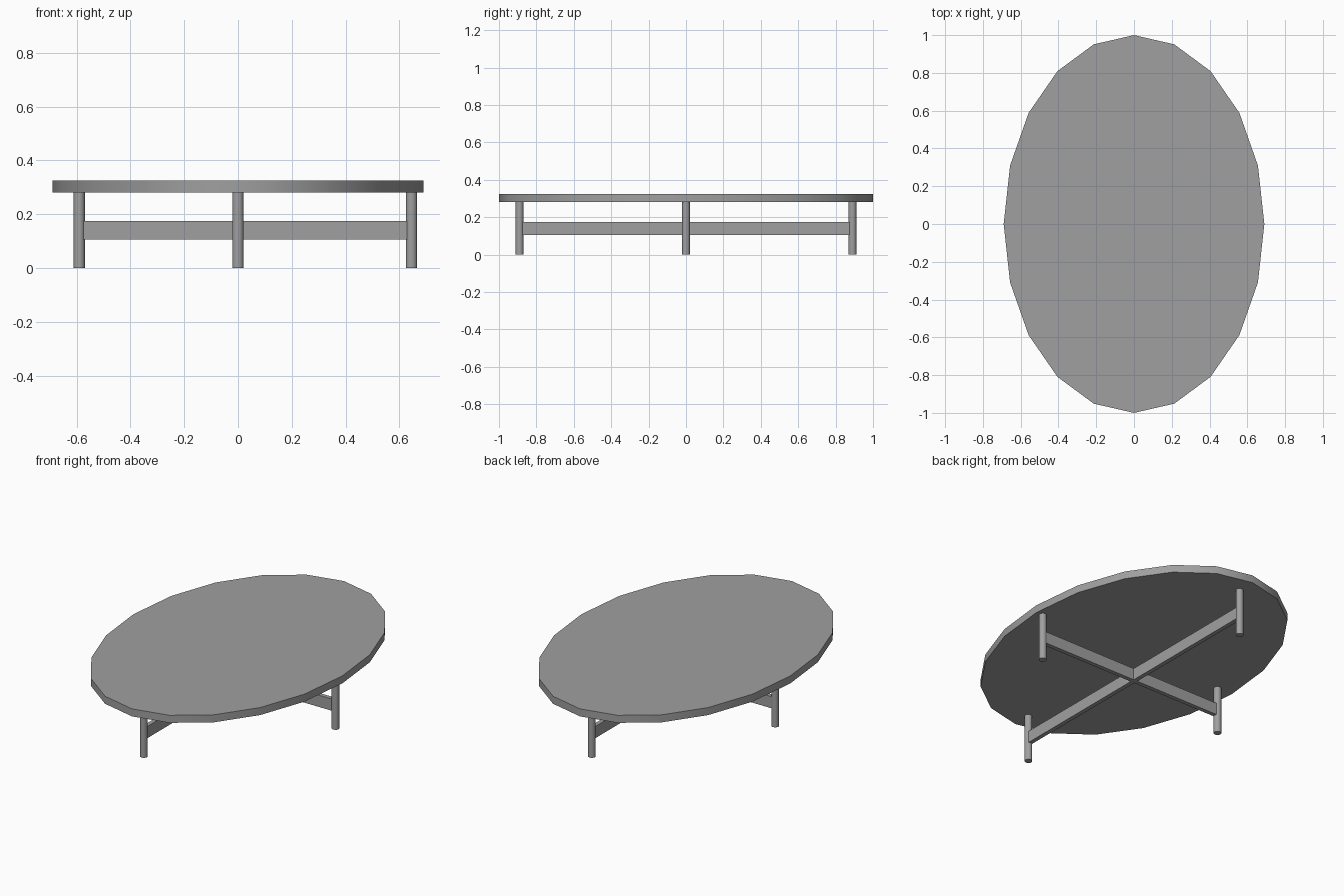
import bpy
import math

default_cube = bpy.data.objects.get("Cube")
if default_cube:
    bpy.data.objects.remove(default_cube, do_unlink=True)

TOP_Z, UNDERSIDE_Z = 0.325, 0.28
LEG_RADIUS = 0.021
LEFT_X, RIGHT_X, END_Y = 0.645, -0.59, 0.89

# One plain grey for the whole table
grey = bpy.data.materials.new("plain_grey")
grey.use_nodes = True
grey.diffuse_color = (0.35, 0.35, 0.35, 1)
grey.node_tree.nodes["Principled BSDF"].inputs["Base Color"].default_value = grey.diffuse_color


def finish(name, scale=(1, 1, 1), smooth=False):
    obj = bpy.context.object
    obj.name = name
    obj.scale = scale
    bpy.ops.object.transform_apply(location=False, rotation=True, scale=True)
    obj.data.materials.append(grey)
    if smooth:
        bpy.ops.object.shade_smooth_by_angle(angle=math.radians(30))


def cylinder(name, x, y, z0, z1, radius, sides, scale=(1, 1, 1)):
    bpy.ops.mesh.primitive_cylinder_add(
        vertices=sides, radius=radius, depth=z1 - z0, location=(x, y, (z0 + z1) / 2))
    finish(name, scale, smooth=True)


def bar(name, x, size):
    bpy.ops.mesh.primitive_cube_add(size=1, location=(x, 0, 0.14))
    finish(name, size)


# Faceted oval top
cylinder("table_top", 0, 0, UNDERSIDE_Z, TOP_Z, 1, 20, (0.69, 1, 1))

# Four round legs, one at each end of the cross
for name, x, y in (("front_leg", 0, -END_Y), ("back_leg", 0, END_Y),
                   ("left_leg", LEFT_X, 0), ("right_leg", RIGHT_X, 0)):
    cylinder(name, x, y, 0, UNDERSIDE_Z, LEG_RADIUS, 16)

# Crossed stretchers joining opposite legs
bar("long_stretcher", 0, (0.025, 2 * END_Y, 0.07))
bar("cross_stretcher", (LEFT_X + RIGHT_X) / 2, (LEFT_X - RIGHT_X, 0.025, 0.07))
